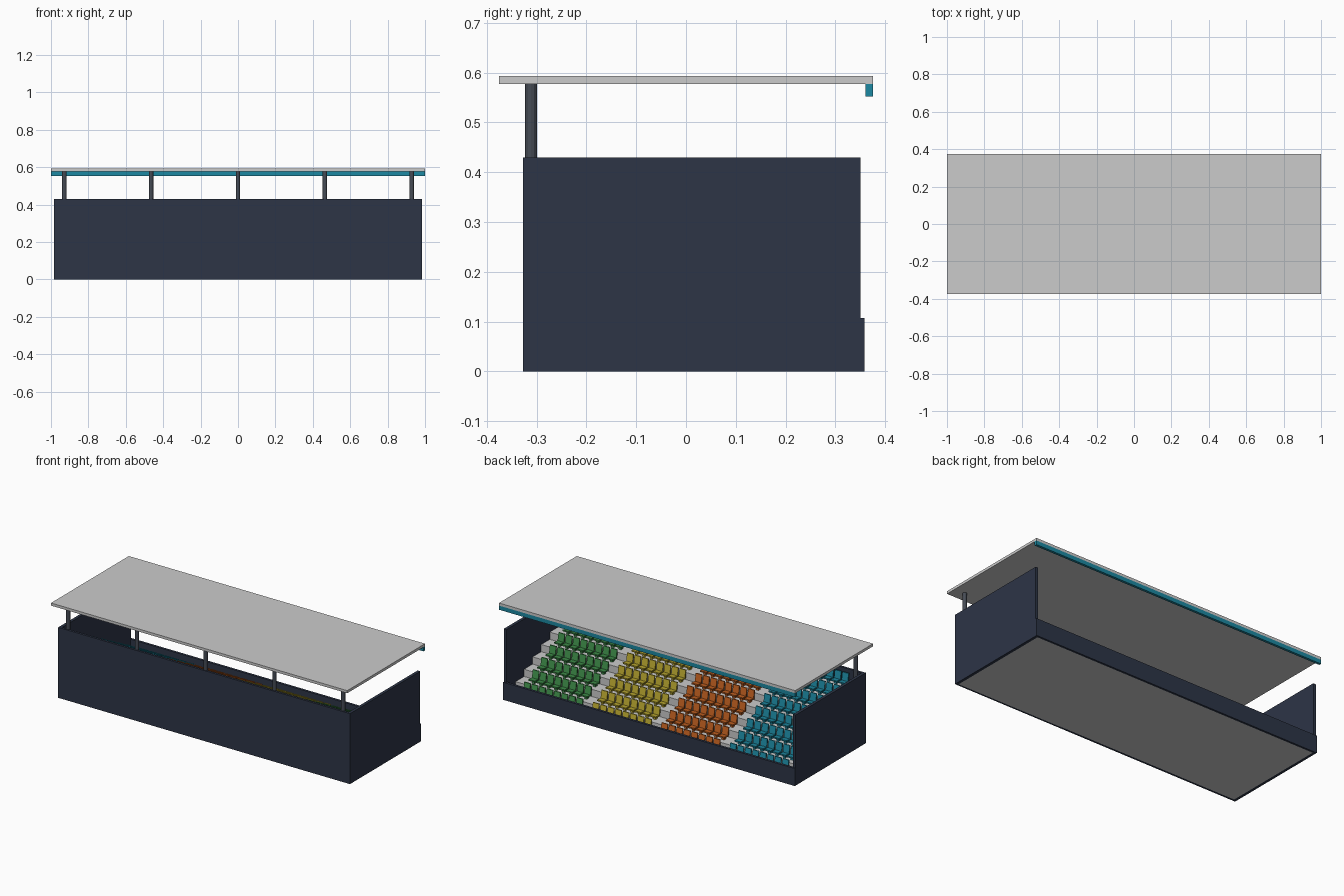
import bpy, bmesh
from mathutils import Matrix, Vector

if "Cube" in bpy.data.objects:
    bpy.data.objects.remove(bpy.data.objects["Cube"])


def material(name, rgb):
    m = bpy.data.materials.new(name)
    m.diffuse_color = (*rgb, 1)
    m.use_nodes = True
    m.node_tree.nodes["Principled BSDF"].inputs["Base Color"].default_value = m.diffuse_color
    return m


NAVY = material("navy", (0.026, 0.035, 0.062))
STEEL = material("steel", (0.06, 0.07, 0.09))
TEAL = material("teal", (0.012, 0.25, 0.36))
ORANGE = material("orange", (0.55, 0.12, 0.015))
YELLOW = material("yellow", (0.5, 0.4, 0.03))
GREEN = material("green", (0.05, 0.28, 0.07))


def make(name, bm, mat=None):
    bmesh.ops.recalc_face_normals(bm, faces=bm.faces)
    me = bpy.data.meshes.new(name)
    bm.to_mesh(me)
    bm.free()
    ob = bpy.data.objects.new(name, me)
    bpy.context.collection.objects.link(ob)
    if mat:
        me.materials.append(mat)
    return ob


def add_box(bm, lo, hi):
    lo, hi = Vector(lo), Vector(hi)
    mtx = Matrix.Translation((lo + hi) / 2) @ Matrix.Diagonal((*(hi - lo), 1))
    bmesh.ops.create_cube(bm, size=1, matrix=mtx)


def box(name, lo, hi, mat=None):
    bm = bmesh.new()
    add_box(bm, lo, hi)
    return make(name, bm, mat)


def add_profile(bm, points, x0, x1):
    """Extrude a (y, z) outline from x0 to x1."""
    face = bm.faces.new([bm.verts.new((x0, y, z)) for y, z in points])
    out = bmesh.ops.extrude_face_region(bm, geom=[face])
    verts = [v for v in out["geom"] if isinstance(v, bmesh.types.BMVert)]
    bmesh.ops.translate(bm, verts=verts, vec=(x1 - x0, 0, 0))


ROWS, DEPTH, RISE = 8, 0.0825, 0.044
FRONT_Y, FIRST_Z = 0.345, 0.035
SEATS, PITCH, BLOCK = 8, 0.0505, 0.4635

# Stepped terrace
outline = [(FRONT_Y, 0)]
for k in range(ROWS):
    z = FIRST_Z + k * RISE
    outline += [(FRONT_Y - k * DEPTH, z), (FRONT_Y - (k + 1) * DEPTH, z)]
outline.append((FRONT_Y - ROWS * DEPTH, 0))
bm = bmesh.new()
add_profile(bm, outline, -0.968, 0.968)
make("terrace", bm)

# Enclosing walls
box("back_wall", (-0.985, -0.327, 0), (0.985, -0.313, 0.43), NAVY)
box("front_barrier", (-0.985, 0.343, 0), (0.985, 0.358, 0.107), NAVY)
for side, x in (("left", -0.976), ("right", 0.976)):
    box(side + "_wall", (x - 0.009, -0.327, 0), (x + 0.009, 0.35, 0.43), NAVY)

# Roof with coloured fascia on the open side
box("roof", (-1, -0.375, 0.577), (1, 0.375, 0.593))
box("roof_fascia", (-1, 0.36, 0.552), (1, 0.375, 0.577), TEAL)

# Roof columns
for i in range(-2, 3):
    bm = bmesh.new()
    bmesh.ops.create_cone(bm, cap_ends=True, segments=12, radius1=0.012, radius2=0.012,
                          depth=0.234, matrix=Matrix.Translation((i * 0.4645, -0.311, 0.46)))
    make("roof_column", bm, STEEL)

# Seat blocks: one seat repeated along the row and up the terrace
seat_outline = [(0.024, 0.018), (0.025, 0.027), (-0.009, 0.024), (-0.017, 0.070),
                (-0.024, 0.070), (-0.017, 0.016)]
for b, mat in enumerate((TEAL, ORANGE, YELLOW, GREEN)):
    bm = bmesh.new()
    add_profile(bm, seat_outline, -0.021, 0.021)
    add_box(bm, (-0.008, -0.012, 0), (0.008, 0.008, 0.019))
    seats = make("seat_block_" + mat.name, bm, mat)
    seats.location = ((b - 1.5) * BLOCK - (SEATS - 1) * PITCH / 2,
                      FRONT_Y - DEPTH / 2 - 0.002, FIRST_Z)
    for count, offset in ((SEATS, (PITCH, 0, 0)), (ROWS, (0, -DEPTH, RISE))):
        arr = seats.modifiers.new("repeat", "ARRAY")
        arr.count = count
        arr.use_relative_offset = False
        arr.use_constant_offset = True
        arr.constant_offset_displace = offset
